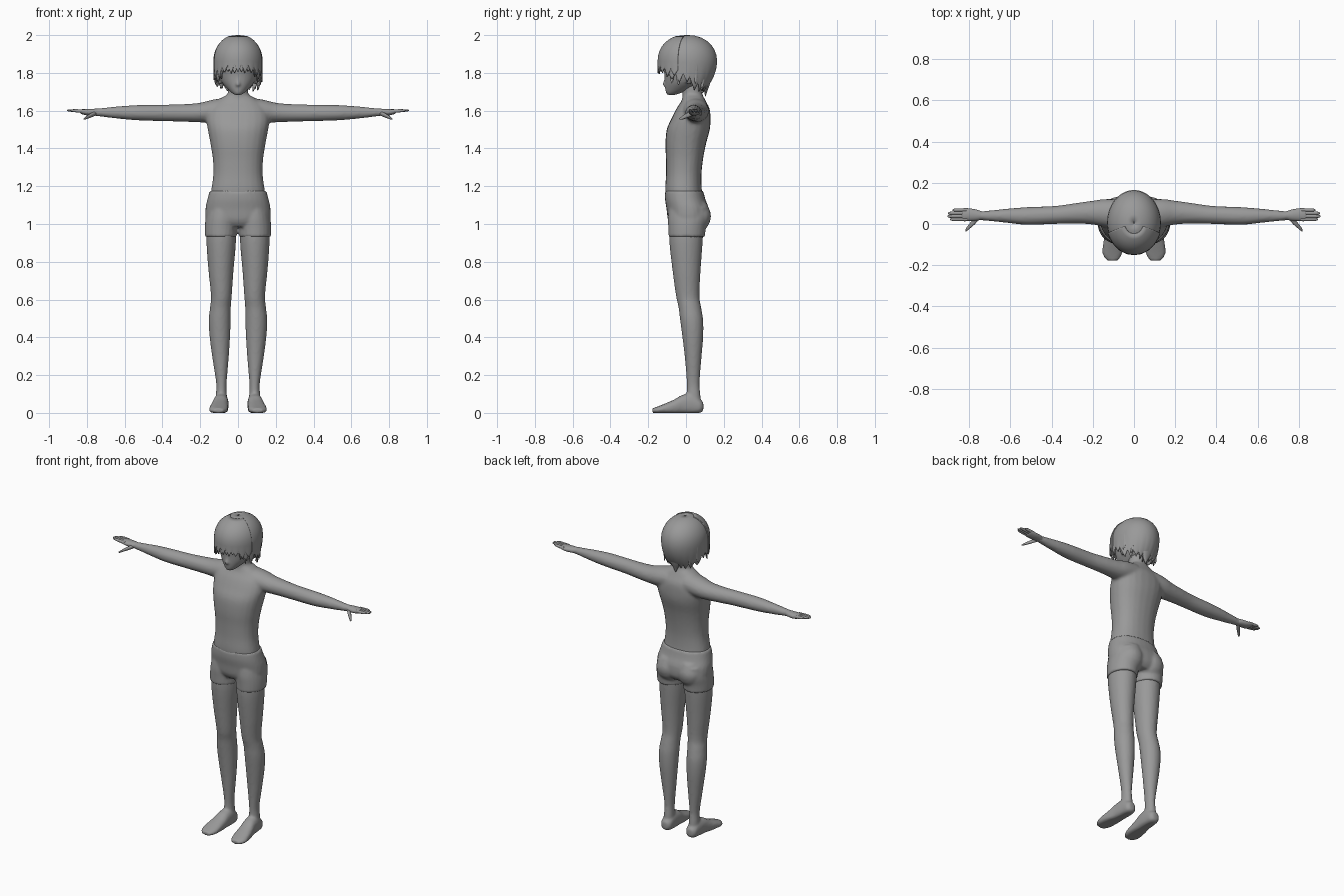
import bpy, bmesh, math, random
from mathutils import Vector

random.seed(4)
grey = bpy.data.materials.new("neutral grey")
grey.diffuse_color = (0.32, 0.32, 0.32, 1)


def spline(st, sub=4):
    """Catmull-Rom refinement of a list of stations."""
    out = []
    for i in range(len(st) - 1):
        p = [st[max(i - 1, 0)], st[i], st[i + 1], st[min(i + 2, len(st) - 1)]]
        for k in range(sub):
            t = k / sub
            out.append([0.5 * (2 * b + (c - a) * t + (2 * a - 5 * b + 4 * c - d) * t * t
                               + (3 * b - a - 3 * c + d) * t ** 3) for a, b, c, d in zip(*p)])
    return out + [list(st[-1])]


def loft(bm, axis, stations, n=24, power=1.0, mirror=False):
    """Stations: position along axis, centre a, centre b, radius a, radius b."""
    for side in ((1, -1) if mirror else (1,)):
        rings = []
        for s, ca, cb, ra, rb in spline(stations):
            ring = []
            for i in range(n):
                t = 2 * math.pi * i / n
                c, d = math.cos(t), math.sin(t)
                a = ca + max(ra, .001) * math.copysign(abs(c) ** power, c)
                b = cb + max(rb, .001) * math.copysign(abs(d) ** power, d)
                x, y, z = {'x': (s, a, b), 'y': (a, s, b), 'z': (a, b, s)}[axis]
                ring.append(bm.verts.new((x * side, y, max(z, 0))))
            rings.append(ring)
        for r, q in zip(rings, rings[1:]):
            for i in range(n):
                j = (i + 1) % n
                bm.faces.new((r[i], r[j], q[j], q[i]))
        bm.faces.new(rings[0])
        bm.faces.new(rings[-1])


def finish(bm, name, voxel=0, smooth=4, angle=50):
    bmesh.ops.recalc_face_normals(bm, faces=bm.faces[:])
    me = bpy.data.meshes.new(name)
    bm.to_mesh(me)
    bm.free()
    me.materials.append(grey)
    ob = bpy.data.objects.new(name, me)
    bpy.context.collection.objects.link(ob)
    if voxel:
        m = ob.modifiers.new("blend", 'REMESH')
        m.mode, m.voxel_size, m.use_smooth_shade = 'VOXEL', voxel, True
        m = ob.modifiers.new("soften", 'SMOOTH')
        m.factor, m.iterations = 0.5, smooth
    else:
        bpy.context.view_layer.objects.active = ob
        ob.select_set(True)
        bpy.ops.object.shade_smooth_by_angle(angle=math.radians(angle))
        ob.select_set(False)
    return ob


# Upper body: torso, neck and arms blended together
bm = bmesh.new()
loft(bm, 'z', [(1.12, 0, -.005, .150, .098), (1.18, 0, -.013, .142, .097), (1.26, 0, -.012, .131, .094),
               (1.34, 0, -.008, .133, .098), (1.42, 0, -.002, .145, .107), (1.50, 0, .012, .160, .114),
               (1.56, 0, .027, .168, .103), (1.61, 0, .037, .155, .088), (1.65, 0, .04, .115, .065),
               (1.68, 0, .037, .066, .053)], power=.88)
loft(bm, 'z', [(1.60, 0, .04, .075, .06), (1.66, 0, .038, .062, .057), (1.70, 0, .032, .054, .052),
               (1.78, 0, .025, .053, .052)])
loft(bm, 'x', [(.06, .045, 1.605, .075, .065), (.14, .053, 1.597, .068, .06), (.20, .055, 1.590, .058, .052),
               (.28, .052, 1.588, .050, .047), (.38, .044, 1.588, .044, .044), (.52, .039, 1.589, .043, .041),
               (.62, .040, 1.590, .034, .034), (.73, .040, 1.591, .023, .022), (.77, .042, 1.592, .024, .018)],
     mirror=True)
finish(bm, "upper_body", .009)

# Hands: palm, four joined fingers and a thumb
bm = bmesh.new()
loft(bm, 'x', [(.735, .041, 1.592, .019, .019), (.765, .043, 1.592, .027, .018), (.80, .045, 1.592, .031, .017),
               (.83, .045, 1.595, .031, .012), (.838, .045, 1.596, .022, .005)], 16, mirror=True)
for k, tip in enumerate((.892, .905, .902, .880)):
    y = .0225 + k * .015
    loft(bm, 'x', [(.81, y, 1.596, .008, .010), (.85, y, 1.599, .0085, .009), (tip - .012, y, 1.601, .0075, .006),
                   (tip, y, 1.601, .003, .002)], 10, mirror=True)
loft(bm, 'x', [(.752, .034, 1.587, .014, .012), (.775, .012, 1.577, .016, .012), (.797, -.010, 1.566, .013, .009),
               (.812, -.026, 1.558, .009, .006), (.818, -.033, 1.556, .002, .002)], 12, mirror=True)
finish(bm, "hands")

# Legs and feet
bm = bmesh.new()
loft(bm, 'z', [(.99, .088, .002, .076, .090), (.90, .089, 0, .078, .088), (.75, .090, .003, .066, .074),
               (.62, .088, .009, .055, .062), (.56, .093, .020, .055, .060), (.49, .097, .030, .058, .061),
               (.40, .096, .036, .054, .055), (.28, .092, .038, .042, .043), (.16, .088, .038, .028, .034),
               (.10, .088, .040, .029, .036), (.03, .088, .043, .033, .040)], mirror=True)
loft(bm, 'y', [(.092, .088, .035, .018, .022), (.075, .088, .035, .034, .036), (.03, .089, .045, .039, .055),
               (-.02, .092, .043, .042, .052), (-.06, .097, .031, .046, .041), (-.11, .102, .022, .050, .028),
               (-.15, .105, .015, .046, .019), (-.178, .104, .012, .026, .012)], power=.85, mirror=True)
finish(bm, "legs_and_feet", .008, 4)

# Shorts: hips, seat and two short legs
bm = bmesh.new()
loft(bm, 'z', [(.985, 0, .012, .12, .085), (1.02, 0, .013, .168, .108), (1.08, 0, .009, .172, .112),
               (1.13, 0, -.004, .162, .107), (1.176, 0, -.010, .150, .101)], 32, .88)
loft(bm, 'z', [(.932, .091, .004, .085, .096), (.98, .090, .006, .086, .100), (1.03, .086, .012, .086, .108),
               (1.09, .080, .014, .08, .104)], mirror=True)
loft(bm, 'z', [(.965, .075, .050, .05, .045), (1.0, .075, .060, .068, .062), (1.05, .075, .062, .074, .070),
               (1.11, .07, .048, .06, .062)], mirror=True)
finish(bm, "shorts", .008, 3)

# Head with chin, nose and ears
bm = bmesh.new()
loft(bm, 'z', [(1.683, 0, -.078, .012, .018), (1.69, 0, -.070, .028, .034), (1.715, 0, -.040, .056, .070),
               (1.75, 0, -.012, .086, .100), (1.79, 0, .002, .102, .116), (1.85, 0, .008, .112, .130),
               (1.92, 0, .010, .105, .125), (1.97, 0, .010, .065, .085)], 32)
loft(bm, 'z', [(1.728, 0, -.108, .008, .006), (1.738, 0, -.112, .011, .014), (1.76, 0, -.108, .008, .010),
               (1.79, 0, -.106, .006, .006)], 10)
loft(bm, 'z', [(1.738, .094, .015, .006, .010), (1.76, .102, .018, .010, .018), (1.79, .110, .024, .013, .024),
               (1.81, .110, .026, .008, .016)], 12, mirror=True)
finish(bm, "head", .007, 3)


def hair_point(a, z, grow):
    """Point on the hair surface; a = 0 looks to the front."""
    back = max(0, -math.cos(a))
    if z > 1.865:
        s = math.sqrt(max(0, 1 - ((z - 1.865) / .132) ** 2)) ** .92
    else:
        s = 1 - (.06 + .32 * back) * ((1.865 - z) / .15) ** 2
    ry = .148 if math.cos(a) > 0 else .155
    return Vector((.127 * s * grow * math.sin(a), .006 - ry * s * grow * math.cos(a), z + (grow - 1) * .1))


def hair_shell(name, a0, a1, teeth, edge, grow, top, depth):
    """Shell whose lower rim is cut into pointed locks."""
    bm = bmesh.new()
    cols, rows = teeth * 6, 14
    deep = [depth * random.uniform(.6, 1.2) for _ in range(teeth + 1)]
    grid = []
    for c in range(cols + 1):
        a = a0 + (a1 - a0) * c / cols
        tooth = 1 - abs((c % 6) / 3 - 1)
        low = edge(a) - deep[(c // 6) % teeth] * tooth
        col = []
        for r in range(rows + 1):
            t = r / rows
            if t < .5:
                z = 1.865 + .132 * math.cos(top + (math.pi / 2 - top) * t * 2)
            else:
                z = 1.865 + (low - 1.865) * (t - .5) * 2
            g = grow + .05 * tooth * max(0, t - .55)
            col.append(bm.verts.new(hair_point(a, z, g)))
        grid.append(col)
    for p, q in zip(grid, grid[1:]):
        for r in range(rows):
            bm.faces.new((p[r], p[r + 1], q[r + 1], q[r]))
    bmesh.ops.remove_doubles(bm, verts=bm.verts[:], dist=.0005)
    ob = finish(bm, name, angle=40)
    m = ob.modifiers.new("thickness", 'SOLIDIFY')
    m.thickness, m.offset = .007, 0


def rim(a):
    """Height of the hair rim: brow, over the ears, then the nape."""
    c = math.cos(a)
    return 1.835 if c > .75 else 1.795 if c > -.1 else 1.76 + .03 * c


hair_shell("hair_cap", -math.pi, math.pi, 22, rim, 1.0, .02, .042)
hair_shell("hair_fringe", -1.25, 1.25, 9, lambda a: 1.85 - .03 * abs(a), 1.03, .32, .055)

# Loose locks: nape point and side strands
bm = bmesh.new()
loft(bm, 'z', [(1.80, 0, .125, .05, .018), (1.74, 0, .113, .034, .014), (1.70, 0, .104, .014, .008),
               (1.675, 0, .104, .001, .001)], 10)
for y, x, top, tip in ((-.075, .100, 1.86, 1.745), (-.04, .116, 1.86, 1.735), (.05, .116, 1.85, 1.745),
                       (.085, .088, 1.82, 1.715)):
    loft(bm, 'z', [(tip, x + .006, y, .001, .001), (tip + .03, x, y, .005, .010),
                   (top, x, y, .008, .018), (top + .03, x - .01, y, .003, .008)], 8, mirror=True)
finish(bm, "hair_locks")
